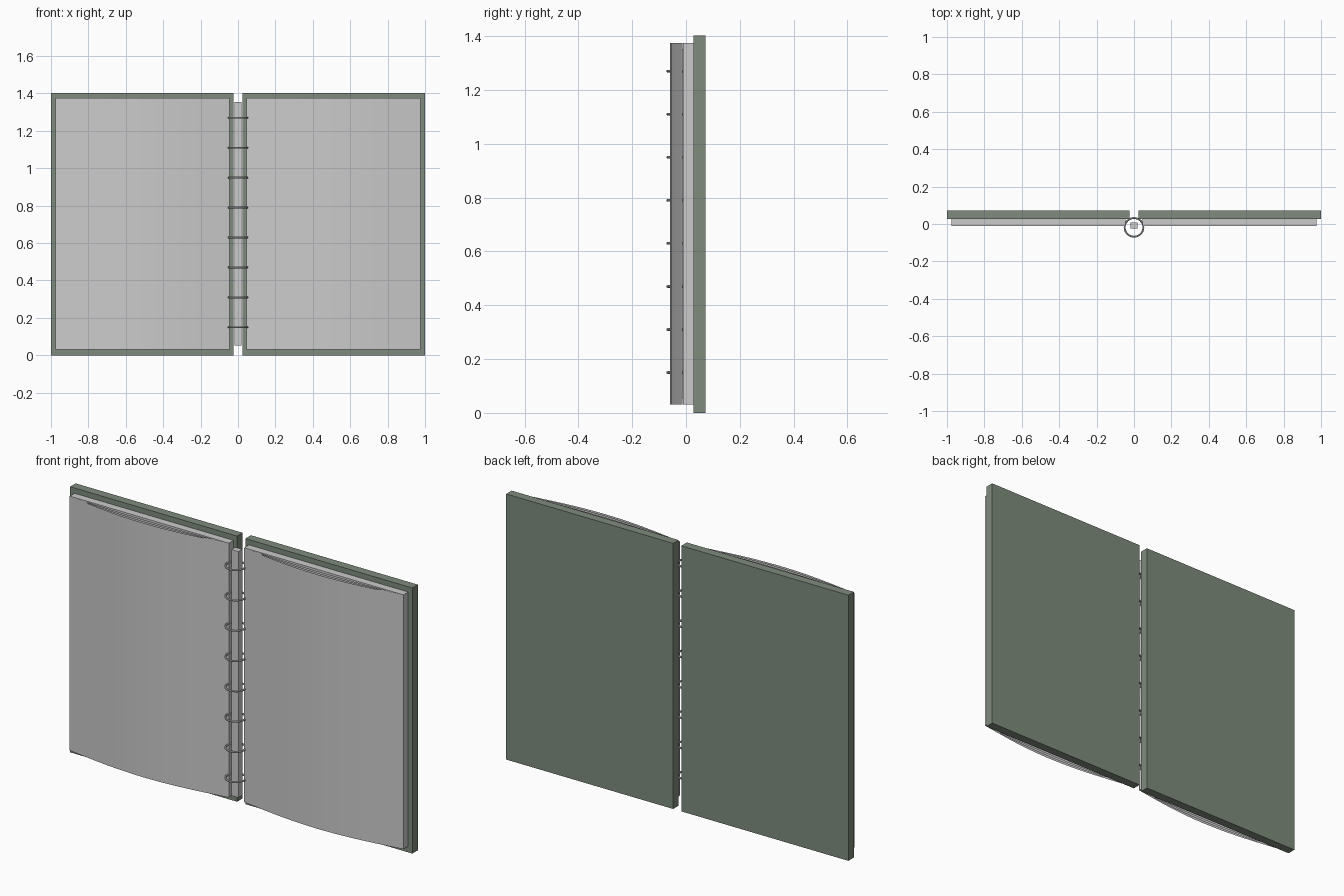
import bpy, bmesh, math

if "Cube" in bpy.data.objects:
    bpy.data.objects.remove(bpy.data.objects["Cube"])

cover_mat = bpy.data.materials.new("dark_green_board")
cover_mat.diffuse_color = (0.21, 0.26, 0.20, 1)
cover_mat.use_nodes = True
cover_mat.node_tree.nodes["Principled BSDF"].inputs["Base Color"].default_value = cover_mat.diffuse_color


def box(name, x, y, z, mat=None):
    bpy.ops.mesh.primitive_cube_add(
        size=1, location=[(a + b) / 2 for a, b in (x, y, z)])
    ob = bpy.context.object
    ob.name = name
    ob.scale = [b - a for a, b in (x, y, z)]
    bpy.ops.object.transform_apply(location=False, rotation=False, scale=True)
    if mat:
        ob.data.materials.append(mat)
    return ob


def curved_sheet(name, x0, x1, y, bulge, z0, z1, n=12):
    # Single sheet of paper bowed towards the front
    bm = bmesh.new()
    cols = []
    for i in range(n + 1):
        t = i / n
        px, py = x0 + (x1 - x0) * t, y - bulge * math.sin(math.pi * t)
        cols.append((bm.verts.new((px, py, z0)), bm.verts.new((px, py, z1))))
    for (a, b), (c, d) in zip(cols, cols[1:]):
        f = bm.faces.new((a, c, d, b) if x1 > x0 else (c, a, b, d))
        f.smooth = True
    me = bpy.data.meshes.new(name)
    bm.to_mesh(me)
    bm.free()
    bpy.context.collection.objects.link(bpy.data.objects.new(name, me))


# Covers, page blocks and loose sheets on both sides
for side, s in (("left", -1), ("right", 1)):
    def span(a, b):
        return sorted((s * a, s * b))
    box(f"{side}_cover", span(0.024, 1.0), (0.027, 0.073), (0, 1.403), cover_mat)
    box(f"{side}_page_block", span(0.045, 0.975), (-0.012, 0.027), (0.032, 1.375))
    for k, bulge in enumerate((0.016, 0.032, 0.047)):
        curved_sheet(f"{side}_sheet_{k + 1}", s * 0.045, s * 0.975,
                     -0.013, bulge, 0.032, 1.375)

# Spine strip
box("spine", (-0.02, 0.02), (-0.025, 0.007), (0.053, 1.353))

# Binding rings
for i in range(8):
    bpy.ops.mesh.primitive_torus_add(
        location=(0, -0.018, 0.15 + 0.16 * i), major_radius=0.05,
        minor_radius=0.005, major_segments=32, minor_segments=8)
    bpy.context.object.name = f"binding_ring_{i + 1}"
    bpy.ops.object.shade_smooth_by_angle()
